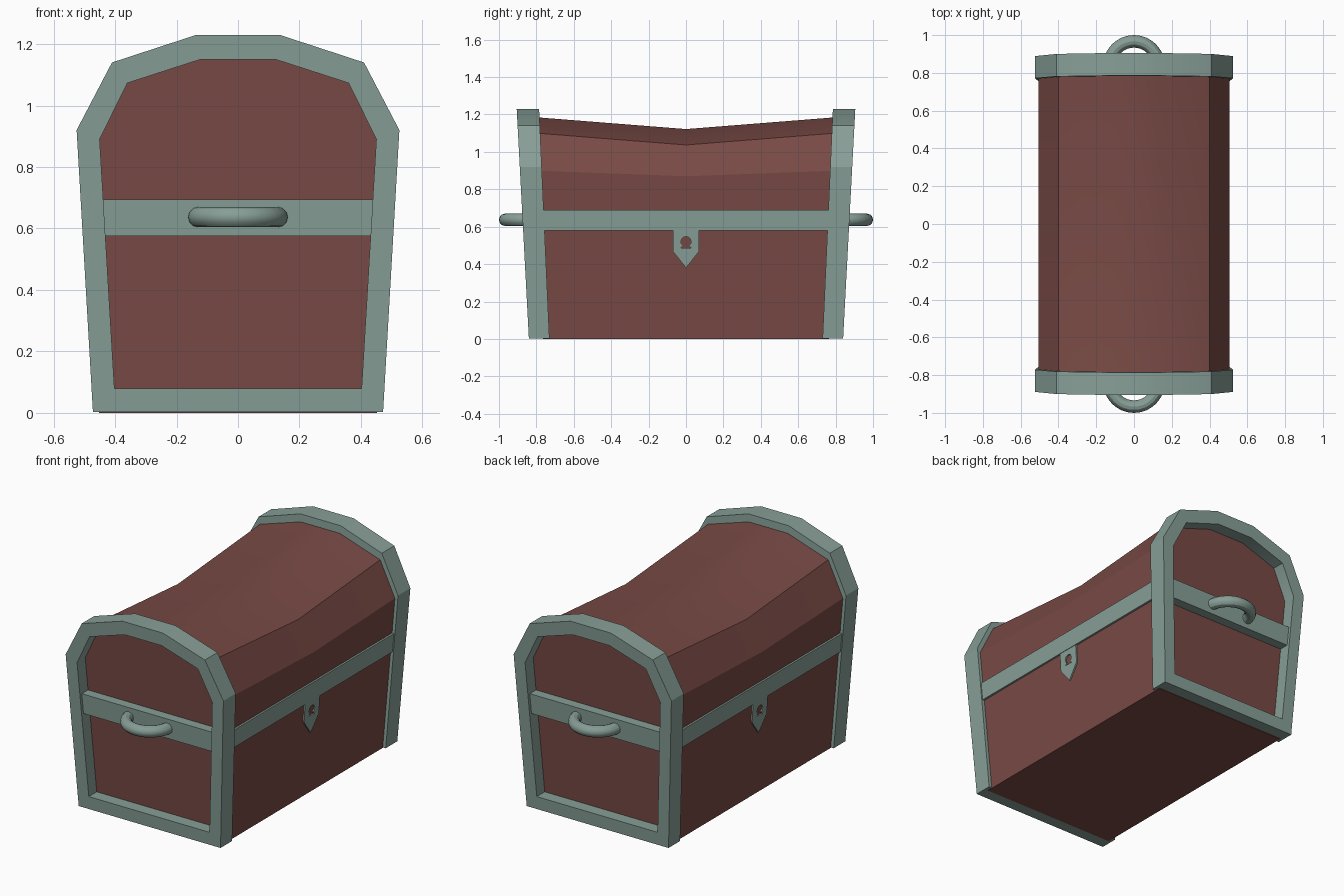
import bpy, bmesh, math

if "Cube" in bpy.data.objects:
    bpy.data.objects.remove(bpy.data.objects["Cube"])

def material(name, rgb):
    m = bpy.data.materials.new(name)
    m.diffuse_color = (*rgb, 1)
    m.use_nodes = True
    m.node_tree.nodes["Principled BSDF"].inputs["Base Color"].default_value = m.diffuse_color
    return m

WOOD = material("red brown wood", (0.188, 0.068, 0.059))
METAL = material("grey green metal", (0.245, 0.345, 0.308))

def make(name, verts, faces, mat, smooth=True):
    me = bpy.data.meshes.new(name)
    bm = bmesh.new()
    vs = [bm.verts.new(v) for v in verts]
    for f in faces:
        bm.faces.new([vs[i] for i in f])
    bmesh.ops.recalc_face_normals(bm, faces=bm.faces)
    bm.to_mesh(me)
    bm.free()
    me.materials.append(mat)
    ob = bpy.data.objects.new(name, me)
    bpy.context.collection.objects.link(ob)
    if smooth:
        bpy.ops.object.select_all(action='DESELECT')
        ob.select_set(True)
        bpy.context.view_layer.objects.active = ob
        bpy.ops.object.shade_smooth_by_angle(angle=math.radians(30))
    return ob

def loop_faces(a, b, n):
    return [(a + i, a + (i + 1) % n, b + (i + 1) % n, b + i) for i in range(n)]

def prism(name, pts, inner, outer, place, mat):
    # 2D outline (u, z) extruded between two sloped surfaces
    n = len(pts)
    verts = [place(u, z, f(z)) for f in (inner, outer) for u, z in pts]
    faces = [tuple(range(n)), tuple(range(n, 2 * n))] + loop_faces(0, n, n)
    return make(name, verts, faces, mat, False)

def both(half):
    return half + [(-x, z) for x, z in reversed(half)]

def side_x(z):      # sloped body side
    return 0.452 + 0.058 * z

def frame_out(z):   # sloped outer face of end frames
    return 0.84 + 0.053 * z

def frame_in(z):
    return 0.73 + 0.045 * z

def panel_y(z):     # recessed end panel
    return 0.765 + 0.05 * z

# chest body with sagging lid
profile = both([(0.452, 0), (0.505, 0.9), (0.40, 1.102), (0.13, 1.187)])
drop = lambda z: 0.0 if z < 0.5 else (0.03 if z < 1 else 0.065)
n = len(profile)
verts = [(x, -panel_y(z), z) for x, z in profile]
verts += [(x, 0, z - drop(z)) for x, z in profile]
verts += [(x, panel_y(z), z) for x, z in profile]
make("chest_body", verts, [tuple(range(n)), tuple(range(2 * n, 3 * n))]
     + loop_faces(0, n, n) + loop_faces(n, 2 * n, n), WOOD)

outer = both([(0.472, 0.003), (0.525, 0.92), (0.41, 1.14), (0.135, 1.23)])
inner = both([(0.402, 0.08), (0.45, 0.89), (0.36, 1.073), (0.122, 1.15)])

# keyhole plate half outline
plate = [(0, 0.59), (0.07, 0.59), (0.07, 0.468), (0, 0.38), (0, 0.486), (0.027, 0.486), (0.014, 0.502)]
plate += [(0.027 * math.cos(a), 0.52 + 0.027 * math.sin(a))
          for a in [math.radians(d) for d in (-20, 10, 40, 65, 90)]]

for s, end, side in ((-1, "front", "left"), (1, "back", "right")):
    # end frame ring
    verts = [(x, s * f(z), z) for f in (frame_out, frame_in) for p in (outer, inner) for x, z in p]
    make(end + "_frame", verts, loop_faces(0, n, n) + loop_faces(2 * n, 3 * n, n)
         + loop_faces(0, 2 * n, n) + loop_faces(n, 3 * n, n), METAL)

    # end band
    on_end = lambda u, z, d: (u, s * d, z)
    prism(end + "_band", [(-0.45, 0.575), (0.45, 0.575), (0.45, 0.695), (-0.45, 0.695)],
          lambda z: panel_y(z) - 0.01, lambda z: frame_out(z) - 0.018, on_end, METAL)

    # half ring handle
    k, m, verts = 16, 12, []
    for i in range(k + 1):
        a = math.pi * i / k
        for j in range(m):
            b = 2 * math.pi * j / m
            r = 0.131 + 0.033 * math.cos(b)
            verts.append((r * math.cos(a), s * (0.836 + r * math.sin(a)), 0.637 + 0.033 * math.sin(b)))
    faces = [tuple(range(m)), tuple(range(k * m, (k + 1) * m))]
    for i in range(k):
        faces += loop_faces(i * m, (i + 1) * m, m)
    make(end + "_handle", verts, faces, METAL)

    # side band and keyhole plate
    on_side = lambda u, z, d: (s * d, u, z)
    prism(side + "_band", [(-0.78, 0.58), (0.78, 0.58), (0.78, 0.69), (-0.78, 0.69)],
          lambda z: side_x(z) - 0.02, lambda z: side_x(z) + 0.013, on_side, METAL)
    for h, label in ((1, "a"), (-1, "b")):
        prism(f"{side}_lock_plate_{label}", [(h * u, z) for u, z in plate],
              lambda z: side_x(z) - 0.005, lambda z: side_x(z) + 0.01, on_side, METAL)
